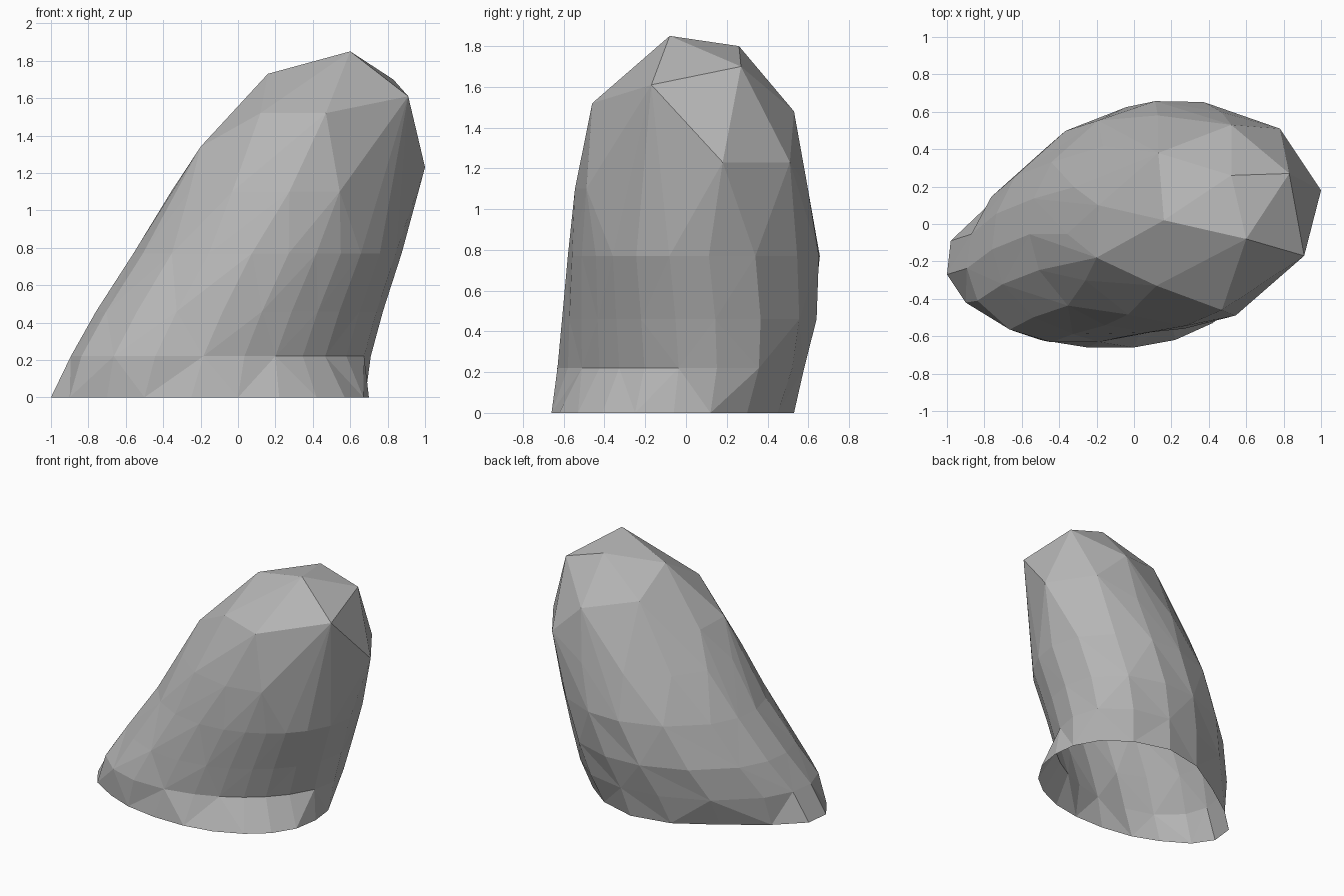
import bpy, bmesh, math

if "Cube" in bpy.data.objects:
    bpy.data.objects.remove(bpy.data.objects["Cube"])

# Footprint of the leaning rock, counter-clockwise from the left end
BASE = [(-1, -.27), (-.9, -.42), (-.7, -.54), (-.5, -.62), (-.25, -.66), (0, -.66),
        (.22, -.62), (.42, -.53), (.57, -.41), (.67, -.25), (.70, -.06), (.68, .12),
        (.58, .3), (.38, .45), (.1, .53), (-.2, .47), (-.5, .29), (-.79, .09), (-.98, -.09)]

# Cross-sections: height, x min, x max, y min, y max, skew
SECTIONS = [(.22, -.895, .71, -.64, .58, .29),
            (.46, -.76, .775, -.61, .645, .19),
            (.77, -.56, .875, -.58, .665, .10)]
SHOULDER = (1.1, -.36, .955, -.545, .61, .06)

# Facet corners of the blunt top
CROWN = [(.60, -.08, 1.85), (.16, .02, 1.73), (.91, -.17, 1.61), (.83, .27, 1.70),
         (.52, .26, 1.80), (1.0, .18, 1.23), (.78, .51, 1.23), (.52, .53, 1.48),
         (.47, -.46, 1.52), (.12, -.33, 1.52), (-.20, -.18, 1.34), (-.19, .10, 1.34),
         (.13, .38, 1.58)]


def on_section(section, angle):
    """Point on a skewed ellipse."""
    z, x0, x1, y0, y1, skew = section
    return ((x0 + x1) / 2 + (x1 - x0) / 2 * math.cos(angle),
            (y0 + y1) / 2 + (y1 - y0) / 2 * math.sin(angle + skew), z)


def base_angle(x, y, skew=.3):
    u, v = (x + .15) / .85, (y + .06) / .6
    return math.atan2((v - u * math.sin(skew)) / math.cos(skew), u)


bm = bmesh.new()

# Lower body: open-bottomed loft through the sections
angles = [base_angle(x, y) for x, y in BASE]
rings = [[bm.verts.new((x, y, 0)) for x, y in BASE]]
for s in SECTIONS:
    rings.append([bm.verts.new(on_section(s, a)) for a in angles])
n = len(BASE)
for k, (low, high) in enumerate(zip(rings, rings[1:])):
    for i in range(n):
        j = (i + 1) % n
        if (i + k) % 2:
            bm.faces.new((low[i], low[j], high[j]))
            bm.faces.new((low[i], high[j], high[i]))
        else:
            bm.faces.new((low[i], low[j], high[i]))
            bm.faces.new((low[j], high[j], high[i]))

# Upper body: faceted hull from the last section to the crown
upper = [bm.verts.new(p) for p in CROWN]
for deg in (75, 105, 135, 160, 185, 212, 240, 268, 292):
    upper.append(bm.verts.new(on_section(SHOULDER, math.radians(deg))))
bmesh.ops.convex_hull(bm, input=rings[-1] + upper, use_existing_faces=False)
top_ring = set(rings[-1])
inner = [f for f in bm.faces if all(v in top_ring for v in f.verts)]
bmesh.ops.delete(bm, geom=inner, context='FACES')
loose = [v for v in bm.verts if not v.link_faces]
bmesh.ops.delete(bm, geom=loose, context='VERTS')
bmesh.ops.recalc_face_normals(bm, faces=bm.faces[:])

mesh = bpy.data.meshes.new("leaning_rock")
bm.to_mesh(mesh)
bm.free()

# Dark grey stone
stone = bpy.data.materials.new("dark_stone")
stone.diffuse_color = (.47, .47, .47, 1)
stone.use_nodes = True
stone.node_tree.nodes["Principled BSDF"].inputs["Base Color"].default_value = stone.diffuse_color
mesh.materials.append(stone)
rock = bpy.data.objects.new("leaning_rock", mesh)
bpy.context.collection.objects.link(rock)
